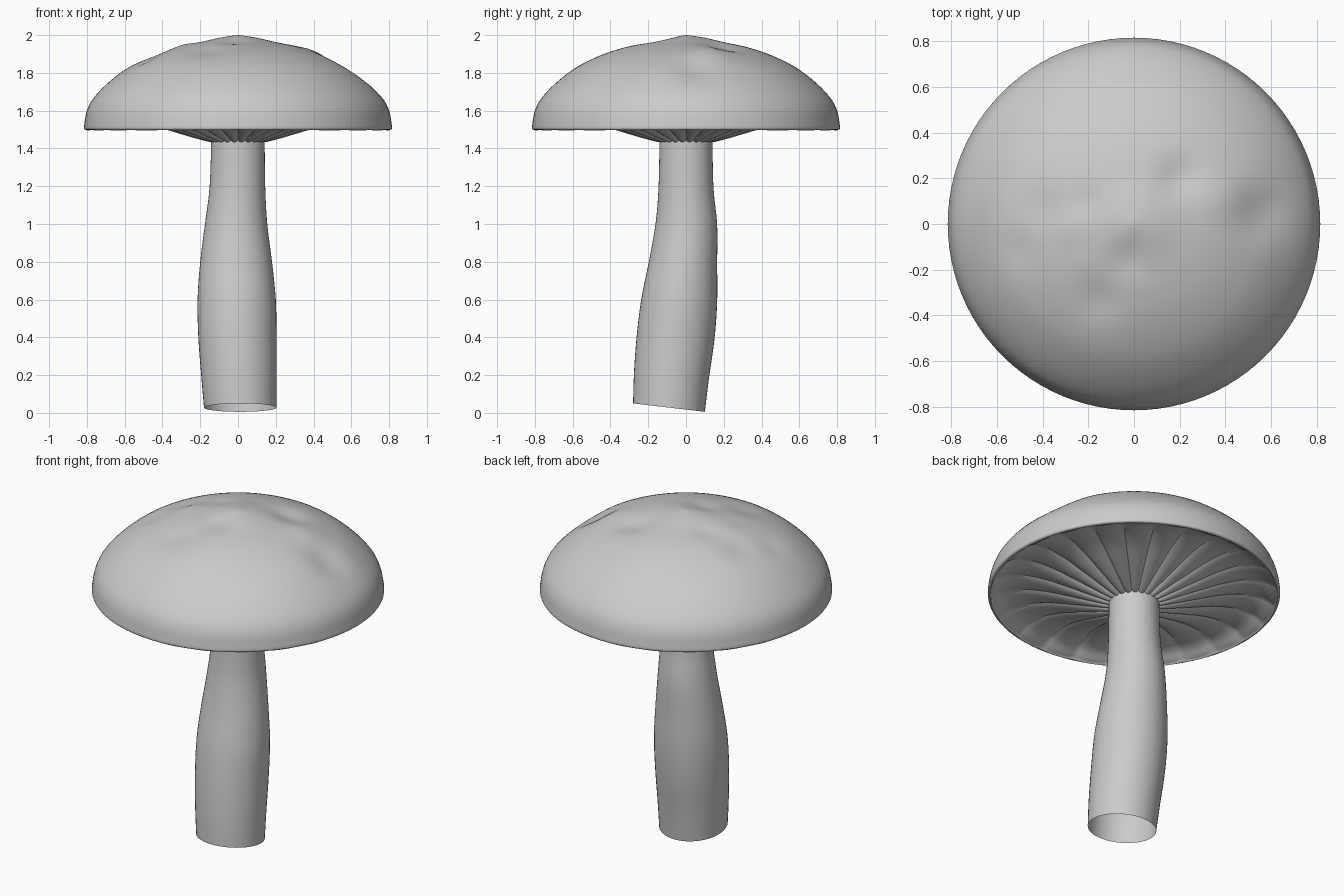
import bpy, bmesh, math

if "Cube" in bpy.data.objects:
    bpy.data.objects.remove(bpy.data.objects["Cube"])


def spline(pts, steps):
    """Catmull-Rom samples through a short list of points."""
    out = []
    for i in range(len(pts) - 1):
        p0, p1, p2 = pts[max(i - 1, 0)], pts[i], pts[i + 1]
        p3 = pts[min(i + 2, len(pts) - 1)]
        for s in range(steps):
            t = s / steps
            out.append(tuple(0.5 * (2 * b + (c - a) * t + (2 * a - 5 * b + 4 * c - d) * t * t
                                    + (3 * b - a - 3 * c + d) * t ** 3)
                             for a, b, c, d in zip(p0, p1, p2, p3)))
    return out + [tuple(pts[-1])]


def rings_object(name, rows, sides, point, outward, tip=None):
    """Skin rings; point(row, angle) gives each vertex."""
    bm = bmesh.new()
    rings = [[bm.verts.new(point(r, 2 * math.pi * k / sides)) for k in range(sides)] for r in rows]
    for a, b in zip(rings, rings[1:]):
        for k in range(sides):
            n = (k + 1) % sides
            bm.faces.new((a[k], a[n], b[n], b[k]))
    if tip:
        t = bm.verts.new(tip)
        for k in range(sides):
            bm.faces.new((rings[-1][k], rings[-1][(k + 1) % sides], t))
    if not outward:
        bmesh.ops.reverse_faces(bm, faces=bm.faces[:])
    mesh = bpy.data.meshes.new(name)
    bm.to_mesh(mesh)
    bm.free()
    ob = bpy.data.objects.new(name, mesh)
    bpy.context.collection.objects.link(ob)
    bpy.ops.object.select_all(action='DESELECT')
    ob.select_set(True)
    bpy.context.view_layer.objects.active = ob
    bpy.ops.object.shade_smooth_by_angle(angle=math.radians(40))
    return ob


# Cap: domed profile with soft dents (x, y, depth, radius)
cap_profile = [(0.80, 1.497), (0.815, 1.505), (0.812, 1.54), (0.80, 1.60), (0.77, 1.66), (0.70, 1.737),
               (0.60, 1.817), (0.50, 1.872), (0.40, 1.913), (0.30, 1.942), (0.20, 1.963),
               (0.10, 1.986), (0.02, 1.999)]
dents = [(0.57, 0.05, 0.03, 0.11), (0.20, 0.21, 0.025, 0.09), (-0.40, 0.06, 0.015, 0.10),
         (-0.16, -0.33, 0.018, 0.10), (-0.02, -0.14, 0.015, 0.08), (-0.5, -0.12, 0.012, 0.09),
         (0.40, 0.12, -0.012, 0.10), (-0.30, -0.02, -0.008, 0.07), (-0.2, 0.1, 0.010, 0.07)]


def cap_point(row, a):
    r, z = row
    x, y = r * math.cos(a), r * math.sin(a)
    for dx, dy, depth, rad in dents:
        if z > 1.6:
            z -= depth * math.exp(-((x - dx) ** 2 + (y - dy) ** 2) / rad ** 2) * min(1, (z - 1.6) / 0.1)
    return x, y, z


rings_object("cap", spline(cap_profile, 4), 96, cap_point, True, (0, 0, 2.0))

# Gills: hollow underside divided into rounded radial folds
gill_profile = [(0.10, 1.445), (0.15, 1.448), (0.25, 1.474), (0.38, 1.512), (0.50, 1.545),
                (0.62, 1.562), (0.72, 1.552), (0.785, 1.515), (0.802, 1.499)]


def gill_point(row, a):
    r, z = row
    drop = 0.014 * abs(math.sin(12 * a)) ** 0.7 * min(1, (0.815 - r) / 0.04)
    return r * math.cos(a), r * math.sin(a), z - drop


rings_object("gills", spline(gill_profile, 4), 240, gill_point, False)

# Stem: open bent tube (z, centre x, centre y, half width x, half width y)
stem_path = [(0.028, 0.012, -0.09, 0.192, 0.190), (0.2, 0.005, -0.077, 0.20, 0.198),
             (0.4, -0.003, -0.055, 0.207, 0.205), (0.6, -0.007, -0.035, 0.207, 0.20),
             (0.8, -0.01, -0.015, 0.19, 0.18), (1.0, -0.01, 0.002, 0.165, 0.163),
             (1.2, -0.003, 0.0, 0.147, 0.145), (1.47, 0.0, 0.0, 0.141, 0.14)]


def stem_point(row, a):
    z, cx, cy, rx, ry = row
    tilt = 0.12 * max(0, 1 - z / 1.3)
    return cx + rx * math.cos(a), cy + ry * math.sin(a), z - tilt * ry * math.sin(a)


rings_object("stem", spline(stem_path, 4), 48, stem_point, True)
